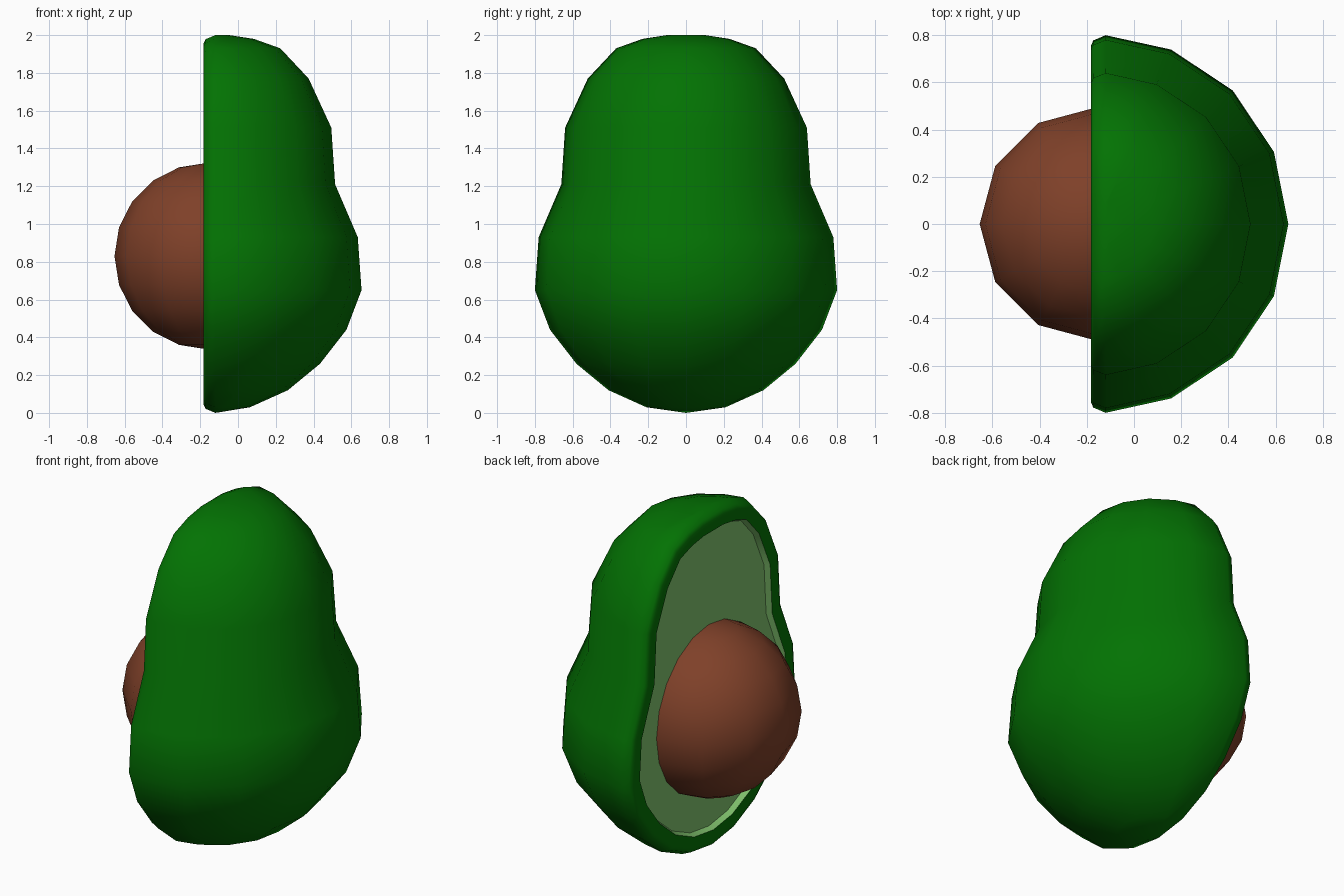
import bpy, bmesh, math
from mathutils import Vector

if "Cube" in bpy.data.objects:
    bpy.data.objects.remove(bpy.data.objects["Cube"])


def material(name, rgb):
    m = bpy.data.materials.new(name)
    m.diffuse_color = (*rgb, 1)
    m.use_nodes = True
    m.node_tree.nodes["Principled BSDF"].inputs["Base Color"].default_value = m.diffuse_color
    return m


def finish(bm, name, mat):
    bmesh.ops.recalc_face_normals(bm, faces=bm.faces)
    me = bpy.data.meshes.new(name)
    bm.to_mesh(me)
    bm.free()
    me.materials.append(mat)
    for p in me.polygons:
        p.use_smooth = True
    ob = bpy.data.objects.new(name, me)
    bpy.context.collection.objects.link(ob)
    return ob


green = material("skin green", (0.001, 0.17, 0.001))
pale = material("flesh green", (0.22, 0.55, 0.155))
brown = material("stone brown", (0.212, 0.052, 0.022))

# Fruit outline: radius, height
profile = [(0.21, 0.03), (0.41, 0.12), (0.58, 0.26), (0.72, 0.44), (0.80, 0.65),
           (0.78, 0.93), (0.66, 1.21), (0.64, 1.51), (0.52, 1.77), (0.37, 1.93),
           (0.23, 1.98), (0.10, 2.0)]
AXIS, EDGE = -0.15, -0.12
outline = ([Vector((0, 0))] + [Vector(p) for p in profile] + [Vector((0, 2.0))]
           + [Vector((-r, z)) for r, z in reversed(profile)])


def inset(d):
    """Outline moved inward by d, as (y, z) points."""
    out = []
    n = len(outline)
    for i, p in enumerate(outline):
        t = ((p - outline[i - 1]).normalized()
             + (outline[(i + 1) % n] - p).normalized()).normalized()
        out.append(p + Vector((-t.y, t.x)) * d)
    return out


def ring(bm, x, d):
    return [bm.verts.new((x, p.x, p.y)) for p in inset(d)]


def bridge(bm, a, b):
    for i in range(len(a)):
        j = (i + 1) % len(a)
        bm.faces.new((a[i], a[j], b[j], b[i]))


# Skin: half revolve, then a rounded rim round the cut
bm = bmesh.new()
rows = []
for r, z in profile:
    row = []
    for k in range(9):
        a = math.radians(-90 + 22.5 * k)
        x = EDGE if k in (0, 8) else AXIS + (r + 0.004) * math.cos(a)
        row.append(bm.verts.new((x, r * math.sin(a), z)))
    rows.append(row)
bottom = bm.verts.new((EDGE, 0, 0))
top = bm.verts.new((EDGE, 0, 2.0))
for lo, hi in zip(rows, rows[1:]):
    for k in range(8):
        bm.faces.new((lo[k], lo[k + 1], hi[k + 1], hi[k]))
for k in range(8):
    bm.faces.new((bottom, rows[0][k + 1], rows[0][k]))
    bm.faces.new((top, rows[-1][k], rows[-1][k + 1]))
prev = [bottom] + [r[8] for r in rows] + [top] + [r[0] for r in reversed(rows)]
for x, d in ((-0.172, 0.022), (-0.183, 0.045), (-0.18, 0.11)):
    cur = ring(bm, x, d)
    bridge(bm, prev, cur)
    prev = cur
finish(bm, "skin", green)

# Flesh: slightly sunken cut face with a sloping edge
bm = bmesh.new()
outer, inner = ring(bm, -0.18, 0.11), ring(bm, -0.15, 0.125)
bridge(bm, outer, inner)
bm.faces.new(inner)
flesh = finish(bm, "flesh", pale)
if flesh.data.polygons[-1].normal.x > 0:
    flesh.data.flip_normals()
flesh.data.polygons[-1].use_smooth = False

# Stone
bm = bmesh.new()
bmesh.ops.create_uvsphere(bm, u_segments=12, v_segments=10, radius=0.494)
bmesh.ops.translate(bm, vec=(-0.16, 0, 0.83), verts=bm.verts)
finish(bm, "stone", brown)
